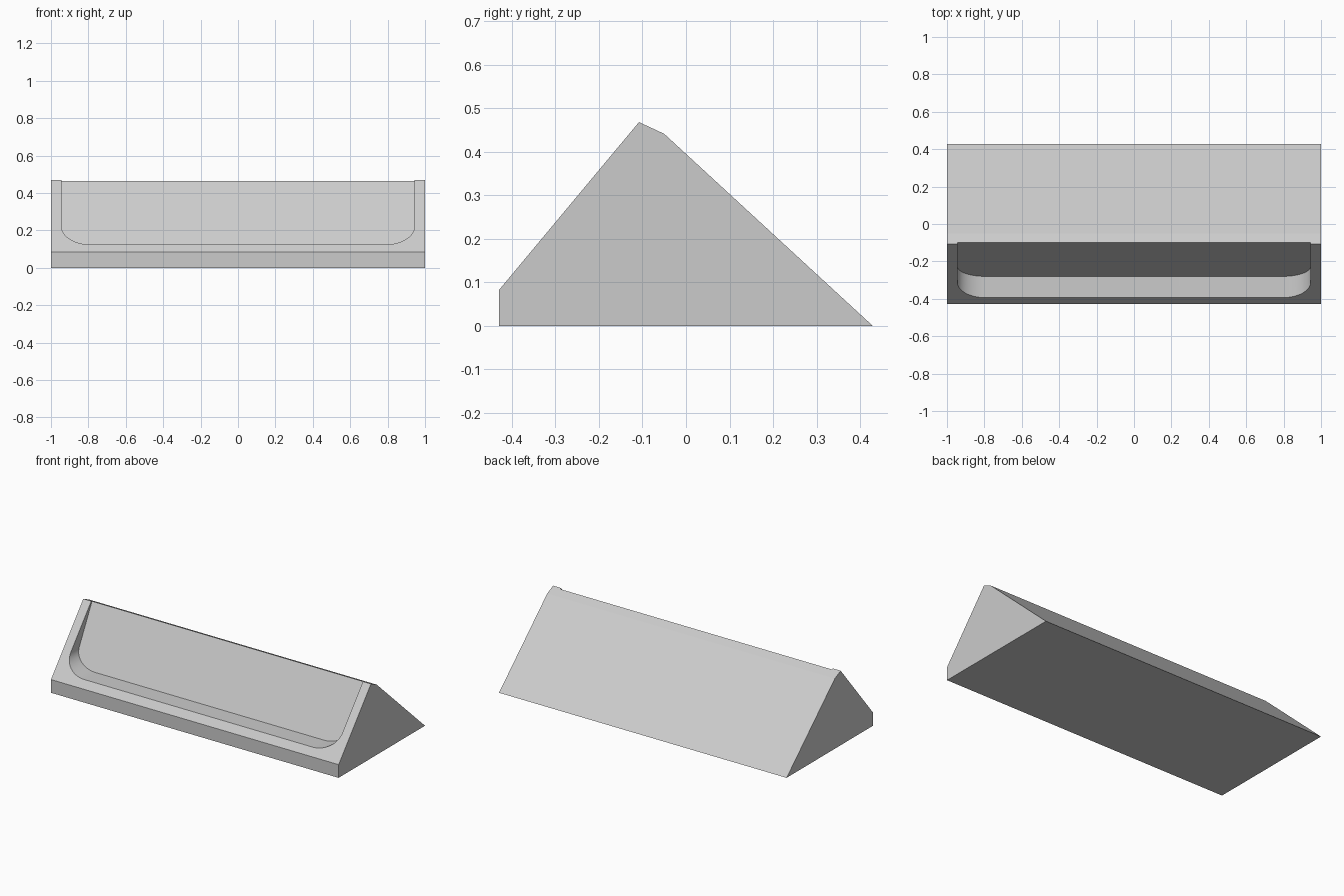
import bpy
import bmesh
from math import sin, cos, pi, radians

cube = bpy.data.objects.get("Cube")
if cube:
    bpy.data.objects.remove(cube, do_unlink=True)

grey = bpy.data.materials.new("light_grey")
grey.use_nodes = True
colour = (0.6, 0.6, 0.6, 1)
grey.diffuse_color = colour
grey.node_tree.nodes["Principled BSDF"].inputs["Base Color"].default_value = colour


def prism(name, start, end):
    """Solid joining two matching loops of points."""
    bm = bmesh.new()
    a = [bm.verts.new(p) for p in start]
    b = [bm.verts.new(p) for p in end]
    bm.faces.new(a)
    bm.faces.new(b[::-1])
    for i in range(len(a)):
        j = (i + 1) % len(a)
        bm.faces.new((a[j], a[i], b[i], b[j]))
    bmesh.ops.recalc_face_normals(bm, faces=bm.faces)
    mesh = bpy.data.meshes.new(name)
    bm.to_mesh(mesh)
    bm.free()
    mesh.materials.append(grey)
    obj = bpy.data.objects.new(name, mesh)
    bpy.context.collection.objects.link(obj)
    return obj


# Wedge body: side profile (y, z) swept across the width
profile = [(-0.429, 0), (0.429, 0), (-0.05, 0.441), (-0.108, 0.468), (-0.429, 0.083)]
body = prism("wedge_body", [(-1, y, z) for y, z in profile], [(1, y, z) for y, z in profile])

# Pocket outline (x, z): open at the top, rounded at the lower corners
half, bottom, top = 0.945, 0.125, 0.6
rx, rz, steps = 0.15, 0.1, 14
corner = [(half - rx + rx * sin(t), bottom + rz - rz * cos(t))
          for t in (i * pi / 2 / steps for i in range(steps + 1))]
outline = corner + [(half, top), (-half, top)] + [(-x, z) for x, z in reversed(corner)]


def floor_y(z):
    """Depth of the leaning pocket floor at a height."""
    return -0.28 + (z - bottom) * 0.53


cutter = prism("pocket_cutter", [(x, -0.7, z) for x, z in outline],
               [(x, floor_y(z), z) for x, z in outline])
cutter.hide_render = True

# Cut the pocket, then smooth only its rounded corners
cut = body.modifiers.new("pocket", "BOOLEAN")
cut.operation = "DIFFERENCE"
cut.solver = "EXACT"
cut.object = cutter
bpy.ops.object.select_all(action="DESELECT")
body.select_set(True)
bpy.context.view_layer.objects.active = body
bpy.ops.object.modifier_apply(modifier=cut.name)
bpy.data.objects.remove(cutter, do_unlink=True)
bpy.ops.object.shade_smooth_by_angle(angle=radians(15))
